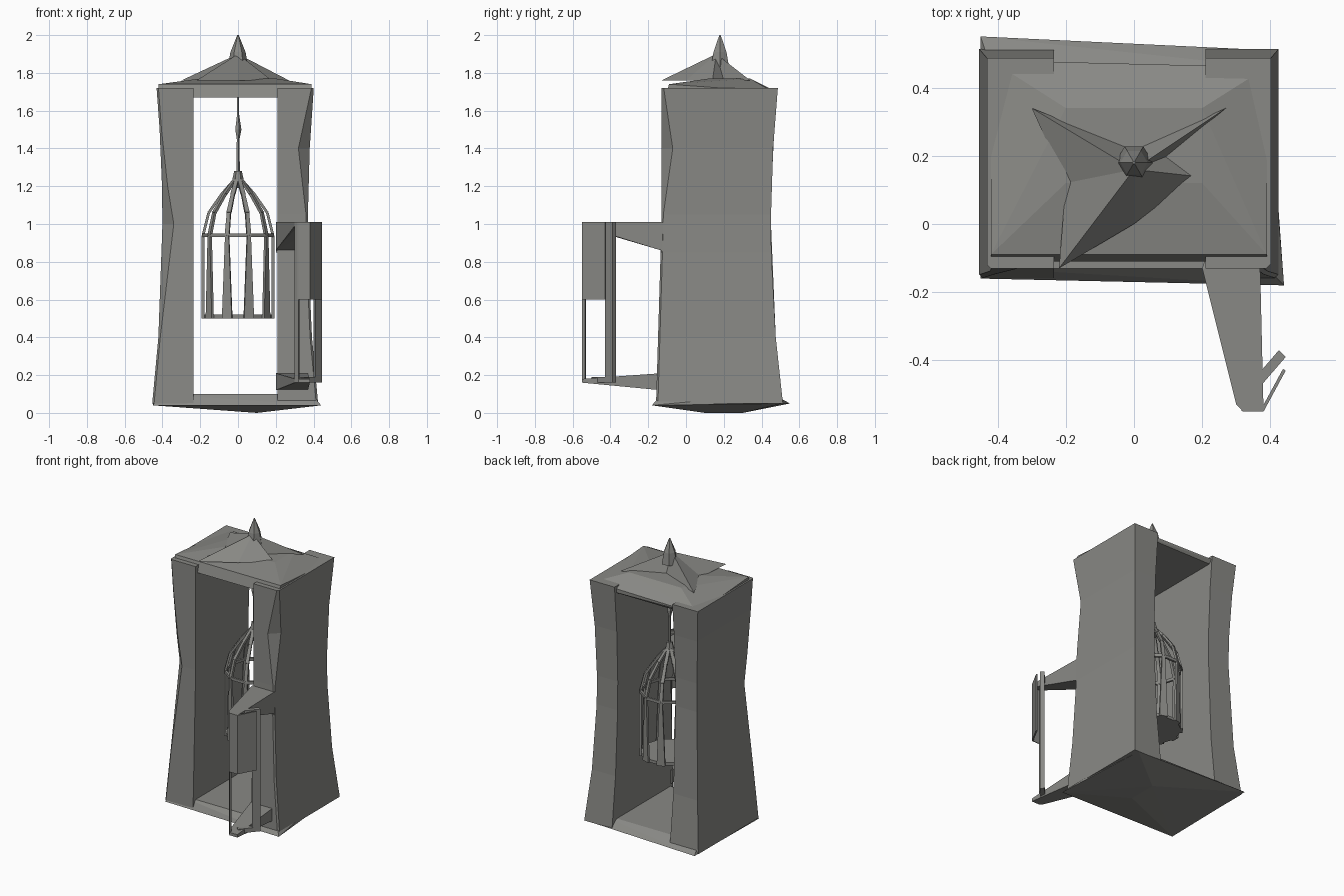
import bpy, bmesh, math
from mathutils import Vector

cube = bpy.data.objects.get("Cube")
if cube:
    bpy.data.objects.remove(cube, do_unlink=True)

stone = bpy.data.materials.new("warm_grey")
stone.use_nodes = True
GREY = (0.25, 0.25, 0.235, 1)
stone.diffuse_color = GREY
stone.node_tree.nodes["Principled BSDF"].inputs["Base Color"].default_value = GREY

# Shared landmarks
FRONT, BACK = -0.13, 0.46
MIDDLE = 0.18
LEFT, RIGHT = 0.39, -0.42
BASE, EAVES = 0.05, 1.72


def finish(name, bm):
    bmesh.ops.recalc_face_normals(bm, faces=bm.faces)
    mesh = bpy.data.meshes.new(name)
    bm.to_mesh(mesh)
    bm.free()
    mesh.materials.append(stone)
    obj = bpy.data.objects.new(name, mesh)
    bpy.context.collection.objects.link(obj)


def add_hull(bm, points):
    verts = [bm.verts.new(point) for point in points]
    result = bmesh.ops.convex_hull(bm, input=verts)
    loose = [item for item in set(result["geom_interior"] + result["geom_unused"])
             if isinstance(item, bmesh.types.BMVert)]
    bmesh.ops.delete(bm, geom=loose, context="VERTS")


def hull(name, points):
    bm = bmesh.new()
    add_hull(bm, points)
    finish(name, bm)


def at(outline, height):
    return [(x, y, height) for x, y in outline]


def prism(name, outline, low, high):
    hull(name, at(outline, low) + at(outline, high))


def rectangle(right, left, front, back):
    return [(right, front), (left, front), (left, back), (right, back)]


def loft(name, rings):
    """Skin a stack of equal-sized rings with triangles and cap both ends."""
    bm = bmesh.new()
    loops = [[bm.verts.new(point) for point in ring] for ring in rings]
    for low, high in zip(loops, loops[1:]):
        for i in range(len(low)):
            bm.faces.new((low[i - 1], low[i], high[i]))
            bm.faces.new((low[i - 1], high[i], high[i - 1]))
    bm.faces.new(loops[0])
    bm.faces.new(loops[-1])
    finish(name, bm)


def add_bar(bm, start, end, start_width, end_width, side):
    """Flat tapering bar between two points."""
    side = Vector(side).normalized()
    depth = (end - start).cross(side).normalized() * 0.007
    add_hull(bm, [point + side * s * width / 2 + depth * t
                  for point, width in ((start, start_width), (end, end_width))
                  for s in (-1, 1) for t in (-1, 1)])


def wall(name, side, outer, inner, levels, chip_height):
    """Thick wall, waisted at mid height, with its front outer corner chipped."""
    rings = []
    for z in levels:
        bend = (1 - z) ** 2
        edge = outer + side * (0.06 * bend - 0.02)
        back = BACK - 0.01 + 0.07 * bend
        front = FRONT - 0.03 * max(1 - z, 0)
        chip = max(0.01, 0.06 - 0.15 * abs(z - chip_height))
        rings.append(at([(inner, front), (edge - side * chip, front), (edge, front + chip),
                         (edge, back), (inner, back)], z))
    loft(name, rings)


# Side walls of the open tower
wall("left_wall", 1, LEFT, 0.21, (BASE, 0.4, 0.85, 1.05, 1.4, EAVES), 1.4)
wall("right_wall", -1, RIGHT, -0.235, (BASE, 0.4, 1, 1.2, 1.5, EAVES), 1)

# Flared floor with a shallow pointed underside
hull("floor", at([(-0.45, -0.16), (0.44, -0.18)], 0.04)
     + at([(LEFT, 0.51), (-0.45, 0.55)], BASE)
     + at(rectangle(RIGHT, LEFT, FRONT, BACK), 0.1)
     + at([(0.1, 0.1), (0.1, 0.3)], 0))

# Lintel and sloping roof slab, slightly higher in front
hull("roof_slab", at(rectangle(RIGHT, LEFT, FRONT + 0.02, BACK), 1.67)
     + at(rectangle(RIGHT, LEFT, FRONT + 0.04, FRONT + 0.04), 1.74)
     + at([(LEFT, BACK), (RIGHT, BACK + 0.02)], 1.7)
     + at(rectangle(-0.2, 0.2, 0.12, 0.34), 1.77))

# Star-shaped peak rising from the roof
bm = bmesh.new()
star = at([(-0.3, 0.34), (0, 0.22), (0.27, 0.34), (0.1, 0.2), (MIDDLE, 0.14),
           (0, 0), (-0.22, FRONT), (-0.2, 0.12)], EAVES + 0.04)
rim = [bm.verts.new(point) for point in star]
peak = bm.verts.new((0, MIDDLE - 0.02, 1.9))
for i in range(len(rim)):
    bm.faces.new((rim[i - 1], rim[i], peak))
finish("roof_peak", bm)


def spot(angle, radius, height):
    return Vector((radius * math.cos(angle), MIDDLE + radius * math.sin(angle), height))


def turned(name, sides, profile):
    """Faceted upright shape from pairs of radius and height."""
    loft(name, [[spot(math.tau * i / sides, radius, height) for i in range(sides)]
                for radius, height in profile])


# Finial on the roof
turned("finial", 6, [(0.055, 1.83), (0.04, 1.91), (0.02, 1.96), (0.004, 2)])

# Cage: floor, upright bars, domed ribs and the band between them
RADIUS, BARS = 0.185, 10
CAGE_FOOT, CAGE_BAND = 0.5, 0.94
turned("cage_floor", BARS, [(RADIUS, CAGE_FOOT), (RADIUS, CAGE_FOOT + 0.02)])
dome = [(RADIUS, CAGE_BAND), (0.155, 1.06), (0.085, 1.16), (0.015, 1.24)]
bars, ribs, band = bmesh.new(), bmesh.new(), bmesh.new()
for i in range(BARS):
    angle, following = math.tau * i / BARS, math.tau * (i + 1) / BARS
    tangent = (-math.sin(angle), math.cos(angle), 0)
    joint = spot(angle, RADIUS, CAGE_BAND)
    add_bar(bars, spot(angle, RADIUS, CAGE_FOOT), joint, 0.055, 0.02, tangent)
    for low, high in zip(dome, dome[1:]):
        add_bar(ribs, spot(angle, *low), spot(angle, *high), 0.024, 0.02, tangent)
    add_bar(band, joint, spot(following, RADIUS, CAGE_BAND), 0.02, 0.02, (0, 0, 1))
finish("cage_bars", bars)
finish("cage_dome_ribs", ribs)
finish("cage_band", band)

# Cage crown, hanging rod and its knot
turned("cage_crown", 6, [(0.04, 1.19), (0.02, 1.28)])
turned("hanging_rod", 5, [(0.01, 1.26), (0.008, 1.45), (0.018, 1.5), (0.006, 1.58),
                          (0.006, EAVES)])

# Bracket plan: two roots on the tower, tapering out to an elbow
roots = [(0.2, FRONT), (0.37, FRONT)]
elbow = [(0.3, -0.53), (0.32, -0.55), (0.38, -0.55), (0.35, -0.4)]
ARM_TOP, ARM_FOOT = 1.01, 0.16
hull("upper_arm", at(roots + elbow, ARM_TOP) + at(roots, 0.86)
     + at(elbow[:3], ARM_TOP - 0.02) + at(elbow[3:], 0.94))
hull("lower_arm", at(roots, 0.12) + at(roots, 0.21)
     + at(elbow, ARM_FOOT) + at(elbow, ARM_FOOT + 0.02))

# Long wedge blending the upper arm into the wall
hull("arm_root", at(roots, ARM_TOP) + at(roots, 0.85) + [(roots[1][0], 0.42, 0.84)])

# Bracket uprights, joined to the arms by short hooks
claw = [(0.4, -0.41), (0.41, -0.43), (0.445, -0.39), (0.425, -0.37)]
hook = [(0.33, -0.48), (0.35, -0.5)] + claw[2:]
prism("front_upright", elbow[:2] + [(0.325, -0.535)], ARM_FOOT, ARM_TOP)
prism("back_upright", claw, ARM_FOOT, ARM_TOP)
prism("upper_hook", hook, ARM_TOP - 0.04, ARM_TOP)
prism("lower_hook", hook, ARM_FOOT, ARM_FOOT + 0.03)


def panel(name, start, end):
    """Thin hanging plate between two plan points."""
    inset = Vector((-0.008, 0.005))
    outline = [start, end, Vector(end) + inset, Vector(start) + inset]
    prism(name, outline, 0.6, ARM_TOP)


panel("panel_front", elbow[1], elbow[2])
panel("panel_side", elbow[2], (0.445, -0.43))
